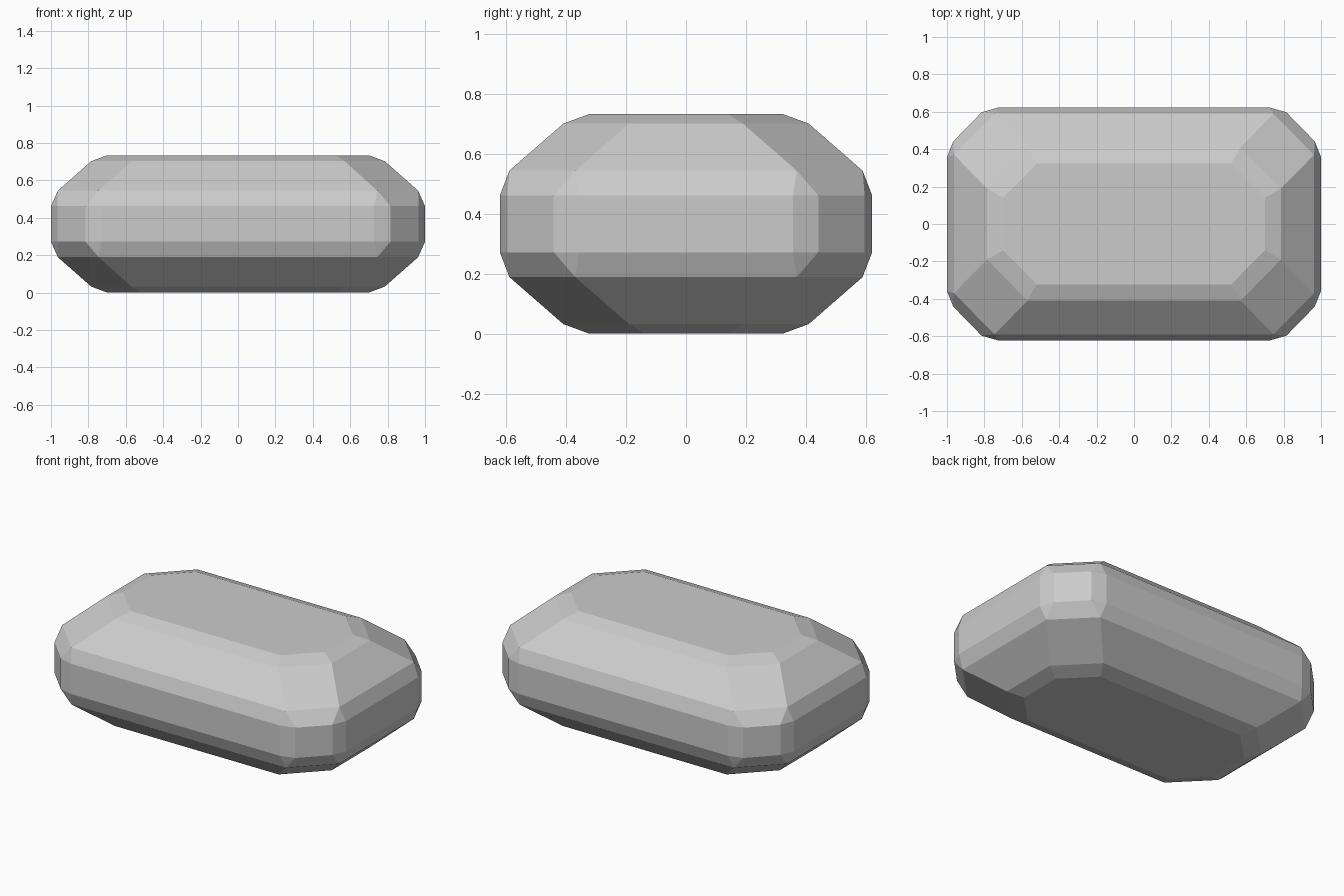
import bpy, bmesh, math

if "Cube" in bpy.data.objects:
    bpy.data.objects.remove(bpy.data.objects["Cube"])

HALF_H = 0.367

# One quadrant of each horizontal ring: height above the middle, corner points (x, y)
rings = [
    (0.367, [(0.52, 0.323), (0.70, 0.14)]),                               # top edge
    (0.335, [(0.57, 0.41), (0.785, 0.19)]),                               # small upper bevel
    (0.178, [(0.745, 0.59), (0.963, 0.37)]),                              # large chamfer
    (0.095, [(0.727, 0.622), (0.815, 0.597), (0.966, 0.442), (1.0, 0.358)]),  # side wall
]

# Mirror the quadrant in all three axes and wrap a faceted hull around it
bm = bmesh.new()
for h, pts in rings:
    for x, y in pts:
        for sx in (-1, 1):
            for sy in (-1, 1):
                for sz in (-1, 1):
                    bm.verts.new((sx * x, sy * y, HALF_H + sz * h))
bmesh.ops.convex_hull(bm, input=bm.verts[:])

# Merge coplanar triangles into clean flat facets
bmesh.ops.dissolve_limit(bm, angle_limit=math.radians(4),
                         verts=bm.verts[:], edges=bm.edges[:])
bmesh.ops.recalc_face_normals(bm, faces=bm.faces[:])

mesh = bpy.data.meshes.new("faceted_block")
bm.to_mesh(mesh)
bm.free()
block = bpy.data.objects.new("faceted_block", mesh)
bpy.context.collection.objects.link(block)
